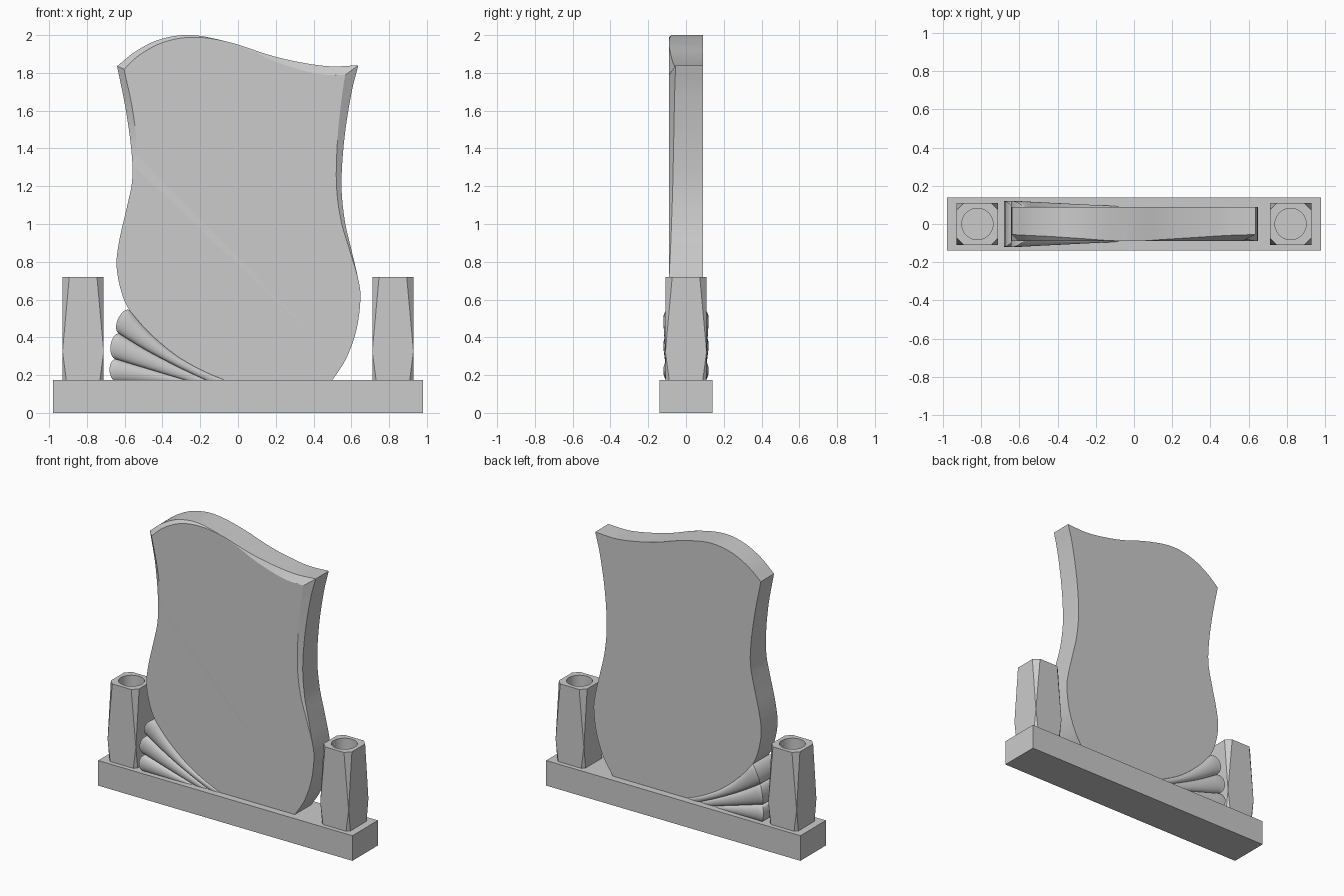
import bpy, bmesh
from math import sin, cos, pi, sqrt, radians

if "Cube" in bpy.data.objects:
    bpy.data.objects.remove(bpy.data.objects["Cube"])


def spline(pts, n=8):
    """Catmull-Rom through tuples of any size (short tuples padded with 0)."""
    size = max(len(p) for p in pts)
    p = [tuple(q) + (0,) * (size - len(q)) for q in pts]
    ends = [[2 * a - b for a, b in zip(p[i], p[j])] for i, j in ((0, 1), (-1, -2))]
    p = [ends[0]] + p + [ends[1]]
    out = []
    for i in range(1, len(p) - 2):
        for k in range(n):
            t = k / n
            out.append(tuple(
                0.5 * (2 * b + (c - a) * t + (2 * a - 5 * b + 4 * c - d) * t * t
                       + (3 * b - a - 3 * c + d) * t ** 3)
                for a, b, c, d in zip(*p[i - 1:i + 3])))
    return out + [tuple(p[-2])]


def finish(name, bm, smooth=None):
    bmesh.ops.remove_doubles(bm, verts=bm.verts, dist=2e-4)
    bmesh.ops.recalc_face_normals(bm, faces=bm.faces)
    me = bpy.data.meshes.new(name)
    bm.to_mesh(me)
    bm.free()
    ob = bpy.data.objects.new(name, me)
    bpy.context.collection.objects.link(ob)
    bpy.ops.object.select_all(action='DESELECT')
    ob.select_set(True)
    bpy.context.view_layer.objects.active = ob
    if smooth:
        bpy.ops.object.shade_smooth_by_angle(angle=radians(smooth))
    return ob


def loft(bm, rings):
    """Skin closed rings of equal length, capping both ends."""
    vs = [[bm.verts.new(c) for c in r] for r in rings]
    n = len(vs[0])
    for a, b in zip(vs, vs[1:]):
        for i in range(n):
            j = (i + 1) % n
            bm.faces.new((a[i], a[j], b[j], b[i]))
    bm.faces.new(vs[0])
    bm.faces.new(vs[-1])


BASE_TOP = 0.175

# Plinth
bm = bmesh.new()
bmesh.ops.create_cube(bm, size=1)
for v in bm.verts:
    v.co = (v.co.x * 1.96, v.co.y * 0.28, (v.co.z + 0.5) * BASE_TOP)
finish("plinth", bm)

# Headstone outline: x, z, then bevel inset x, inset z and bevel depth
shell_top = [(-0.575, 0.545), (-0.47, 0.425), (-0.335, 0.31), (-0.2, 0.23), (-0.07, 0.173)]
left = shell_top[::-1] + [
    (-0.62, 0.65), (-0.643, 0.785), (-0.627, 0.92), (-0.59, 1.08),
    (-0.56, 1.235, 0.008, 0, 0.004), (-0.565, 1.395, 0.03, 0, 0.015),
    (-0.595, 1.61, 0.036, 0, 0.03), (-0.64, 1.835, 0.036, -0.015, 0.035)]
top = [
    (-0.64, 1.835, 0.036, -0.015, 0.035), (-0.548, 1.91, 0.02, -0.02, 0.03),
    (-0.44, 1.968, 0.01, -0.02, 0.025), (-0.336, 1.995, 0, -0.017, 0.018),
    (-0.246, 2.0, 0, -0.012, 0.012), (-0.14, 1.985, 0, -0.004, 0.004), (0.008, 1.947),
    (0.167, 1.894, -0.01, -0.017, 0.01), (0.325, 1.857, -0.03, -0.03, 0.02),
    (0.484, 1.835, -0.05, -0.042, 0.03), (0.637, 1.84, -0.07, -0.052, 0.035)]
right = [
    (0.637, 1.84, -0.07, -0.052, 0.035), (0.6, 1.69, -0.052, -0.03, 0.03),
    (0.563, 1.45, -0.036, 0, 0.025), (0.548, 1.21, -0.027, 0, 0.02),
    (0.565, 1.02, -0.02, 0, 0.014), (0.6, 0.865, -0.01, 0, 0.008), (0.637, 0.705),
    (0.648, 0.6), (0.627, 0.44), (0.574, 0.29), (0.5, 0.173)]
outline = spline(left)[:-1] + spline(top)[:-1] + spline(right)
H = 0.09
bm = bmesh.new()
loft(bm, [
    [(x + ix, -H, z + iz) for x, z, ix, iz, d in outline],
    [(x, -H + max(d, 0), z) for x, z, ix, iz, d in outline],
    [(x, H, z) for x, z, ix, iz, d in outline]])
finish("headstone", bm, 25)

# Fan of three fluted lobes, each lofted between two ribs, with a scalloped end
ribs = [spline(r, 4) for r in (
    shell_top,
    [(-0.63, 0.42), (-0.50, 0.34), (-0.38, 0.275), (-0.27, 0.22), (-0.15, 0.165)],
    [(-0.648, 0.285), (-0.55, 0.255), (-0.45, 0.225), (-0.35, 0.195), (-0.25, 0.165)],
    [(-0.64, 0.165), (-0.55, 0.163), (-0.45, 0.16), (-0.35, 0.157), (-0.25, 0.155)])]
for k in range(3):
    a, b = ribs[k], ribs[k + 1]
    stations = [(0, pi / 2 * (1 - i / 8)) for i in range(8)] + [(i, 0) for i in range(len(a))]
    rings = []
    for i, ang in stations:
        (ax, az), (bx, bz) = a[i], b[i]
        hx, hz = (ax - bx) / 2, (az - bz) / 2
        length = sqrt(hx * hx + hz * hz)
        out = 0.036 * sin(ang) if ang else 0
        cx, cz = (ax + bx) / 2 - hz / length * out, (az + bz) / 2 + hx / length * out
        bulge = 0.034 * (1 - 0.75 * i / (len(a) - 1))
        front = []
        for j in range(13):
            u = -cos(pi * j / 12) * cos(ang)
            front.append((cx + hx * u, -0.086 - bulge * sqrt(max(0, 1 - u * u)), cz + hz * u))
        rings.append(front + [(x, -y, z) for x, y, z in reversed(front)])
    bm = bmesh.new()
    loft(bm, rings)
    finish(f"fan_lobe_{k + 1}", bm, 40)

# Square vases with faceted corners and a round bore
for side, cx in (("left", -0.82), ("right", 0.82)):
    bm = bmesh.new()
    w = 0.109
    for z, cut in ((0.72, 0.036), (0.325, 0), (BASE_TOP, 0.02)):
        for sx in (-1, 1):
            for sy in (-1, 1):
                bm.verts.new((cx + sx * (w - cut), sy * w, z))
                if cut:
                    bm.verts.new((cx + sx * w, sy * (w - cut), z))
    bmesh.ops.convex_hull(bm, input=bm.verts)
    bmesh.ops.dissolve_limit(bm, angle_limit=radians(1), verts=bm.verts, edges=bm.edges)
    vase = finish(f"vase_{side}", bm)

    bm = bmesh.new()
    bmesh.ops.create_cone(bm, cap_ends=True, segments=40, radius1=0.082, radius2=0.082, depth=0.6)
    for v in bm.verts:
        v.co.x += cx
        v.co.z += 0.72
    cutter = finish("bore_cutter", bm)
    cutter.hide_render = True
    mod = vase.modifiers.new("bore", 'BOOLEAN')
    mod.operation = 'DIFFERENCE'
    mod.solver = 'EXACT'
    mod.object = cutter
    bpy.ops.object.select_all(action='DESELECT')
    vase.select_set(True)
    bpy.context.view_layer.objects.active = vase
    bpy.ops.object.modifier_apply(modifier=mod.name)
    bpy.data.objects.remove(cutter)
    bpy.ops.object.shade_smooth_by_angle(angle=radians(12))
